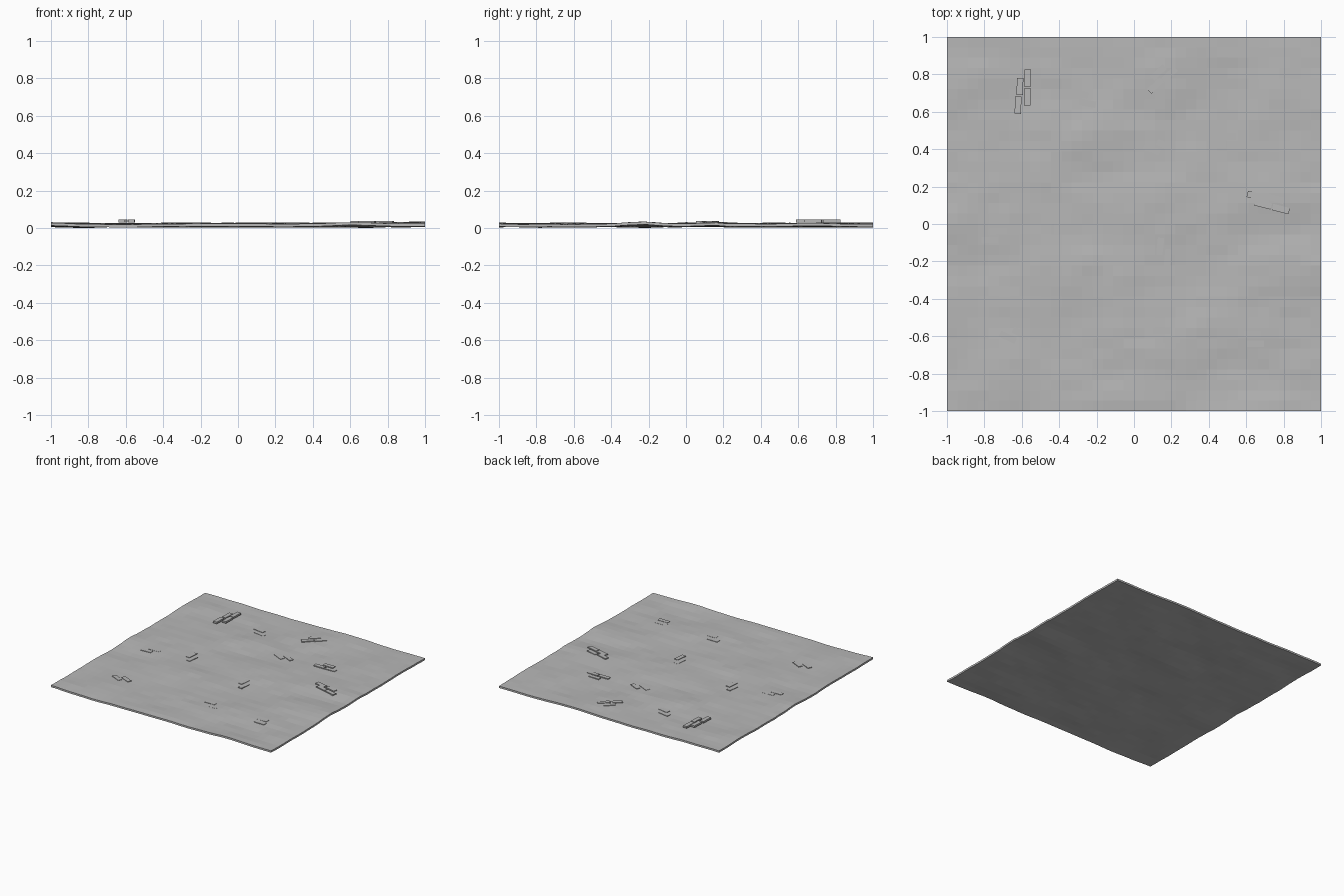
import bpy, bmesh, math
from mathutils import Matrix, Vector, noise

if "Cube" in bpy.data.objects:
    bpy.data.objects.remove(bpy.data.objects["Cube"], do_unlink=True)

concrete = bpy.data.materials.new("concrete_grey")
concrete.use_nodes = True
grey = (0.48, 0.48, 0.48, 1)
concrete.diffuse_color = grey
concrete.node_tree.nodes["Principled BSDF"].inputs["Base Color"].default_value = grey

CELLS = 36
THICK = 0.015
LOW, HIGH = THICK, 0.034


def make_object(name, bm):
    bmesh.ops.recalc_face_normals(bm, faces=bm.faces[:])
    mesh = bpy.data.meshes.new(name)
    bm.to_mesh(mesh)
    bm.free()
    mesh.materials.append(concrete)
    obj = bpy.data.objects.new(name, mesh)
    bpy.context.collection.objects.link(obj)
    return obj


def raw_height(x, y):
    # broad ripples stretched along x, with a finer layer on top
    broad = noise.noise(Vector((x * 2.5 + 5, y * 4 + 3, 0.5)))
    fine = noise.noise(Vector((x * 6, y * 10, 4.5)))
    return broad + 0.35 * fine


# Uneven plaster sheet with an even thickness
bm = bmesh.new()
bmesh.ops.create_grid(bm, x_segments=CELLS, y_segments=CELLS, size=1)
samples = [raw_height(v.co.x, v.co.y) for v in bm.verts]
low, high = min(samples), max(samples)


def height(x, y):
    return LOW + (HIGH - LOW) * (raw_height(x, y) - low) / (high - low)


for v in bm.verts:
    v.co.z = height(v.co.x, v.co.y)
under = bmesh.ops.extrude_face_region(bm, geom=bm.faces[:], use_keep_orig=True)
for v in under["geom"]:
    if isinstance(v, bmesh.types.BMVert):
        v.co.z -= THICK
make_object("plaster_sheet", bm)

# Exposed bricks: (angle in degrees, lift above the sheet, centres)
clusters = [
    (88, 0.012, [(-.61, .735), (-.62, .635), (-.57, .78), (-.57, .68)]),
    (-10, 0.003, [(-.29, .695), (-.25, .645)]),
    (43, 0.005, [(.13, .81), (.19, .80), (.115, .74)]),
    (-25, 0.004, [(.095, .40), (.165, .42)]),
    (0, 0.006, [(.445, .425), (.545, .425), (.5, .47)]),
    (-14, 0.006, [(.65, .15), (.755, .135), (.69, .105), (.785, .08)]),
    (84, 0.004, [(-.45, .04), (-.41, -.01)]),
    (2, 0.002, [(-.77, -.085), (-.725, -.04)]),
    (84, 0.004, [(.14, -.12), (.18, -.18)]),
    (-25, 0.004, [(-.675, -.605), (-.605, -.585)]),
    (0, 0.002, [(.15, -.57), (.2, -.62)]),
    (0, 0.002, [(.635, -.59), (.65, -.64)]),
]
LENGTH, WIDTH, DEPTH = 0.092, 0.034, 0.015

for number, (angle, lift, centres) in enumerate(clusters, 1):
    bm = bmesh.new()
    # one level for the whole cluster, so its bricks share a flat top
    level = sum(height(x, y) for x, y in centres) / len(centres) + lift
    if lift > 0.01:
        level = 0.044
    for x, y in centres:
        place = (Matrix.Translation((x, y, level - DEPTH / 2))
                 @ Matrix.Rotation(math.radians(angle), 4, "Z")
                 @ Matrix.Diagonal((LENGTH, WIDTH, DEPTH, 1)))
        bmesh.ops.create_cube(bm, size=1, matrix=place)
    make_object(f"brick_cluster_{number}", bm)
